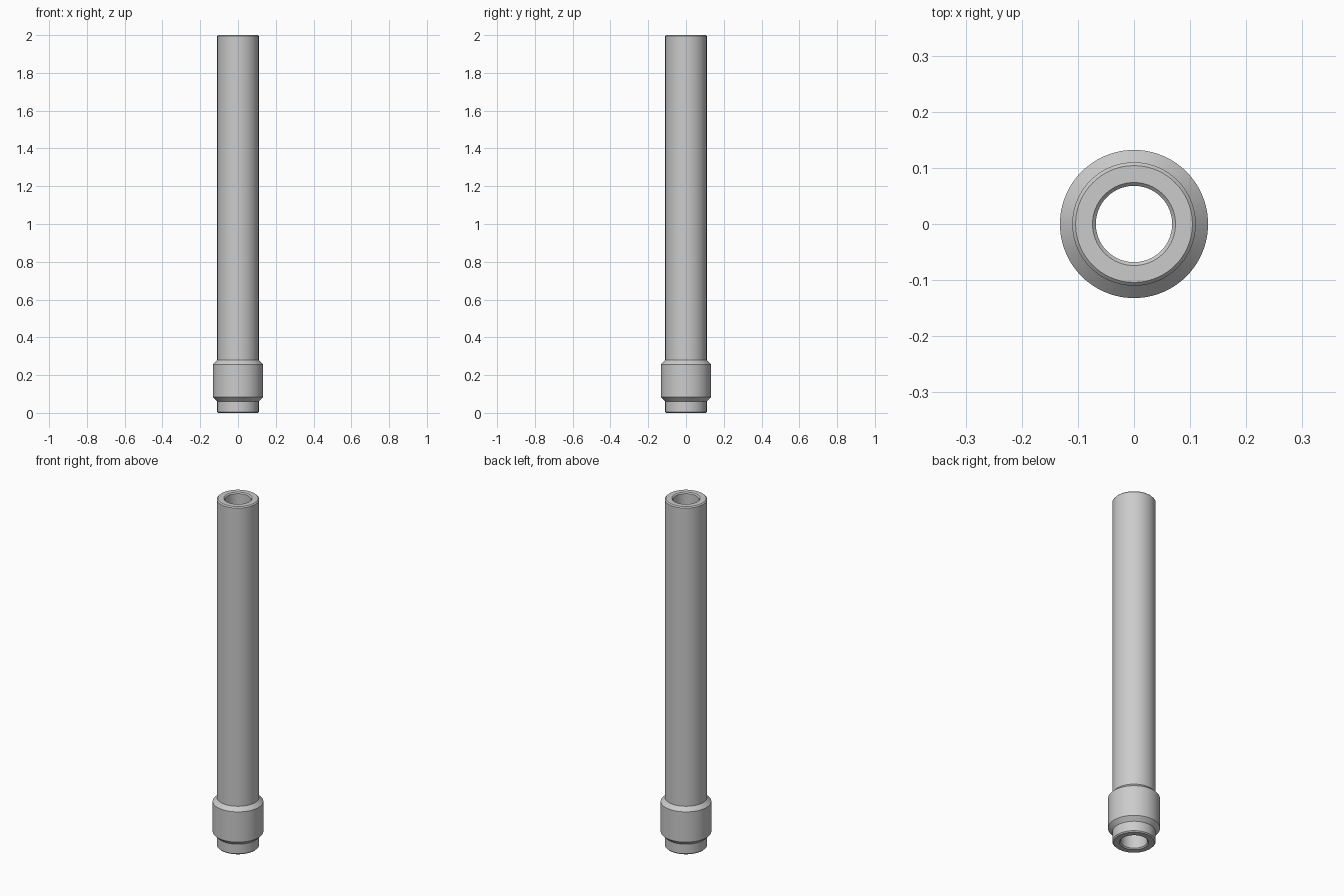
import bpy
import bmesh
import math

cube = bpy.data.objects.get("Cube")
if cube:
    bpy.data.objects.remove(cube, do_unlink=True)

SEGMENTS = 96
HEIGHT = 2.0
TUBE_R = 0.11
COLLAR_R = 0.132
BORE_R = 0.068
BEVEL = 0.006
STEP = COLLAR_R - TUBE_R
COLLAR_LOW, COLLAR_HIGH = 0.061, 0.279

metal = bpy.data.materials.new("plain grey")
metal.use_nodes = True
grey = (0.6, 0.6, 0.6, 1.0)
metal.diffuse_color = grey
metal.node_tree.nodes["Principled BSDF"].inputs["Base Color"].default_value = grey


def lathe(name, profile, material):
    """Revolve a closed (radius, height) profile around the z axis."""
    bm = bmesh.new()
    rings = []
    for i in range(SEGMENTS):
        a = math.tau * i / SEGMENTS
        rings.append([bm.verts.new((r * math.cos(a), r * math.sin(a), z))
                      for r, z in profile])
    n = len(profile)
    for i in range(SEGMENTS):
        here, there = rings[i], rings[(i + 1) % SEGMENTS]
        for j in range(n):
            k = (j + 1) % n
            bm.faces.new((here[j], there[j], there[k], here[k]))
    bmesh.ops.recalc_face_normals(bm, faces=bm.faces)
    mesh = bpy.data.meshes.new(name)
    bm.to_mesh(mesh)
    bm.free()
    mesh.materials.append(material)
    obj = bpy.data.objects.new(name, mesh)
    bpy.context.collection.objects.link(obj)
    bpy.ops.object.select_all(action='DESELECT')
    obj.select_set(True)
    bpy.context.view_layer.objects.active = obj
    bpy.ops.object.shade_smooth_by_angle(angle=math.radians(30))
    return obj


# Hollow tube with a chamfered collar near the foot, bevelled rims and bore
lathe("collared_tube", [
    (BORE_R + BEVEL, 0),
    (TUBE_R - BEVEL, 0),
    (TUBE_R, BEVEL),
    (TUBE_R, COLLAR_LOW),
    (COLLAR_R, COLLAR_LOW + STEP),
    (COLLAR_R, COLLAR_HIGH - STEP),
    (TUBE_R, COLLAR_HIGH),
    (TUBE_R, HEIGHT - BEVEL),
    (TUBE_R - BEVEL, HEIGHT),
    (BORE_R + BEVEL, HEIGHT),
    (BORE_R, HEIGHT - BEVEL),
    (BORE_R, BEVEL),
], metal)
